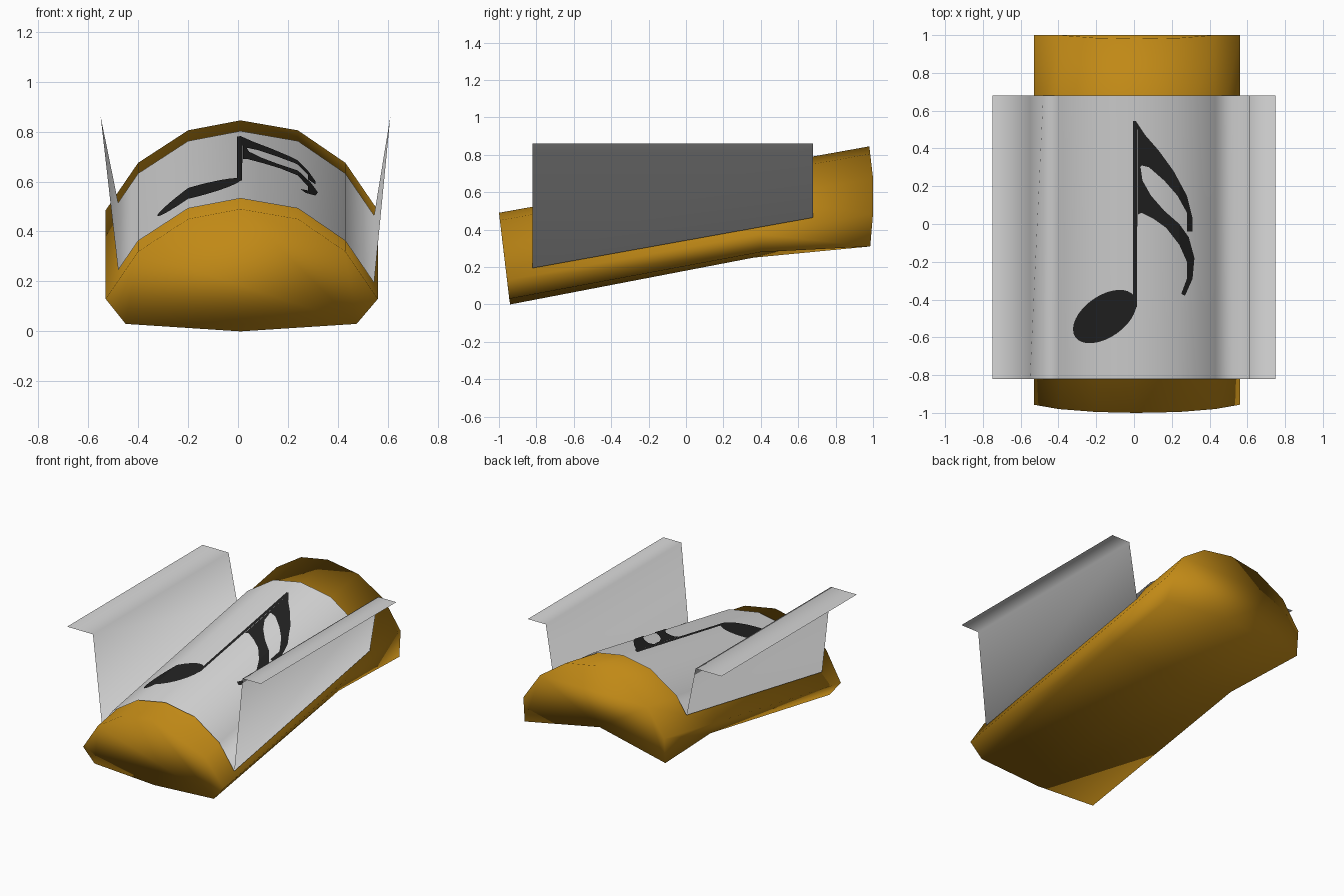
import bpy
import bmesh
from math import cos, sin, pi, radians
from mathutils import Vector

cube = bpy.data.objects.get("Cube")
if cube:
    bpy.data.objects.remove(cube, do_unlink=True)


def make_material(name, colour):
    mat = bpy.data.materials.new(name)
    mat.use_nodes = True
    mat.diffuse_color = (*colour, 1)
    for node in mat.node_tree.nodes:
        if node.type == "BSDF_PRINCIPLED":
            node.inputs["Base Color"].default_value = (*colour, 1)
    return mat


gold = make_material("golden brown", (0.53, 0.25, 0.008))
white = make_material("paper white", (0.7, 0.7, 0.7))
black = make_material("ink black", (0.016, 0.016, 0.016))


def finish(bm, name, material, smooth=True):
    mesh = bpy.data.meshes.new(name)
    for face in bm.faces:
        face.smooth = smooth
    bm.to_mesh(mesh)
    bm.free()
    mesh.materials.append(material)
    obj = bpy.data.objects.new(name, mesh)
    bpy.context.collection.objects.link(obj)
    return obj


# Arched cross-section: x position and drop below the crown
ARCH = [(-0.53, 0.36), (-0.4, 0.17), (-0.2, 0.04), (0.01, 0),
        (0.24, 0.04), (0.43, 0.17), (0.56, 0.36)]
SLOPE = 0.18


def crown(y):
    return 0.49 + SLOPE * (y + 1)


def surface(x, y):
    """Height of the sloping arched top."""
    for (xa, da), (xb, db) in zip(ARCH, ARCH[1:]):
        if x <= xb:
            break
    return crown(y) - da - (db - da) * (x - xa) / (xb - xa)


# Body: three rings running front to back, closed with end caps
front_arch = [Vector((x, -1 + 0.12 * d, 0.49 - d)) for x, d in ARCH]
back_arch = [Vector((x, min(1, 0.98 + 0.12 * d), 0.845 - d)) for x, d in ARCH]
middle_arch = [a.lerp(b, 0.69) for a, b in zip(front_arch, back_arch)]
rings = [
    front_arch + [(0.475, -0.945, 0.03), (0.01, -0.94, 0), (-0.45, -0.945, 0.03)],
    middle_arch + [(0.5, 0.4, 0.28), (0.01, 0.36, 0.25), (-0.47, 0.4, 0.28)],
    back_arch + [(0.56, 0.985, 0.31), (0.01, 0.94, 0.4), (-0.53, 0.985, 0.31)],
]
bm = bmesh.new()
loops = [[bm.verts.new(p) for p in ring] for ring in rings]
for near, far in zip(loops, loops[1:]):
    for i in range(len(near)):
        j = (i + 1) % len(near)
        bm.faces.new((near[i], near[j], far[j], far[i]))
bm.faces.new(loops[0])
bm.faces.new(loops[-1])
bmesh.ops.recalc_face_normals(bm, faces=bm.faces)
finish(bm, "body", gold)

# Paper sheet: hugs the arch, then rises into side flaps with flat lips
LIFT = 0.01
bm = bmesh.new()
rows = []
for y in (-0.82, 0.68):
    hug = [-0.48] + [x for x, d in ARCH[1:-1]] + [0.545]
    points = [(-0.75, 0.86), (-0.55, 0.86)]
    points += [(x, surface(x, y) + LIFT) for x in hug]
    points += [(0.61, 0.86), (0.75, 0.86)]
    rows.append([bm.verts.new((x, y, z)) for x, z in points])
a, b = rows
for i in range(len(a) - 1):
    bm.faces.new((a[i], a[i + 1], b[i + 1], b[i]))
finish(bm, "paper_sheet", white)


# Printed note: flat outlines cut at the folds and laid on the paper
def printed(name, outline):
    bm = bmesh.new()
    bm.faces.new([bm.verts.new((x, y, 0)) for x, y in outline])
    for x, d in ARCH[1:-1]:
        geom = bm.verts[:] + bm.edges[:] + bm.faces[:]
        bmesh.ops.bisect_plane(bm, geom=geom, plane_co=(x, 0, 0),
                               plane_no=(1, 0, 0), dist=1e-5)
    bmesh.ops.triangulate(bm, faces=bm.faces)
    for face in bm.faces:
        face.normal_update()
        if face.normal.z < 0:
            face.normal_flip()
    for v in bm.verts:
        v.co.z = surface(v.co.x, v.co.y) + LIFT + 0.004
    finish(bm, name, black, smooth=False)


tilt = radians(35)
head = []
for i in range(32):
    t = 2 * pi * i / 32
    u, w = 0.19 * cos(t), 0.11 * sin(t)
    head.append((-0.155 + u * cos(tilt) - w * sin(tilt),
                 -0.49 + u * sin(tilt) + w * cos(tilt)))
printed("note_head", head)
printed("note_stem", [(-0.005, -0.46), (0.015, -0.44), (0.02, 0.53),
                      (0.01, 0.545), (-0.005, 0.545)])
printed("note_upper_flag", [
    (0.02, 0.53), (0.06, 0.47), (0.13, 0.39), (0.21, 0.28), (0.28, 0.15),
    (0.31, 0.03), (0.31, -0.04), (0.28, -0.04), (0.28, 0.06), (0.23, 0.15),
    (0.16, 0.23), (0.08, 0.3), (0.04, 0.31), (0.02, 0.29)])
printed("note_lower_flag", [
    (0.02, 0.3), (0.035, 0.3), (0.045, 0.23), (0.09, 0.15), (0.16, 0.07),
    (0.24, 0), (0.29, -0.07), (0.32, -0.18), (0.31, -0.29), (0.27, -0.38),
    (0.25, -0.37), (0.28, -0.29), (0.28, -0.2), (0.24, -0.11), (0.17, -0.02),
    (0.1, 0.03), (0.04, 0.06), (0.02, 0.05)])
